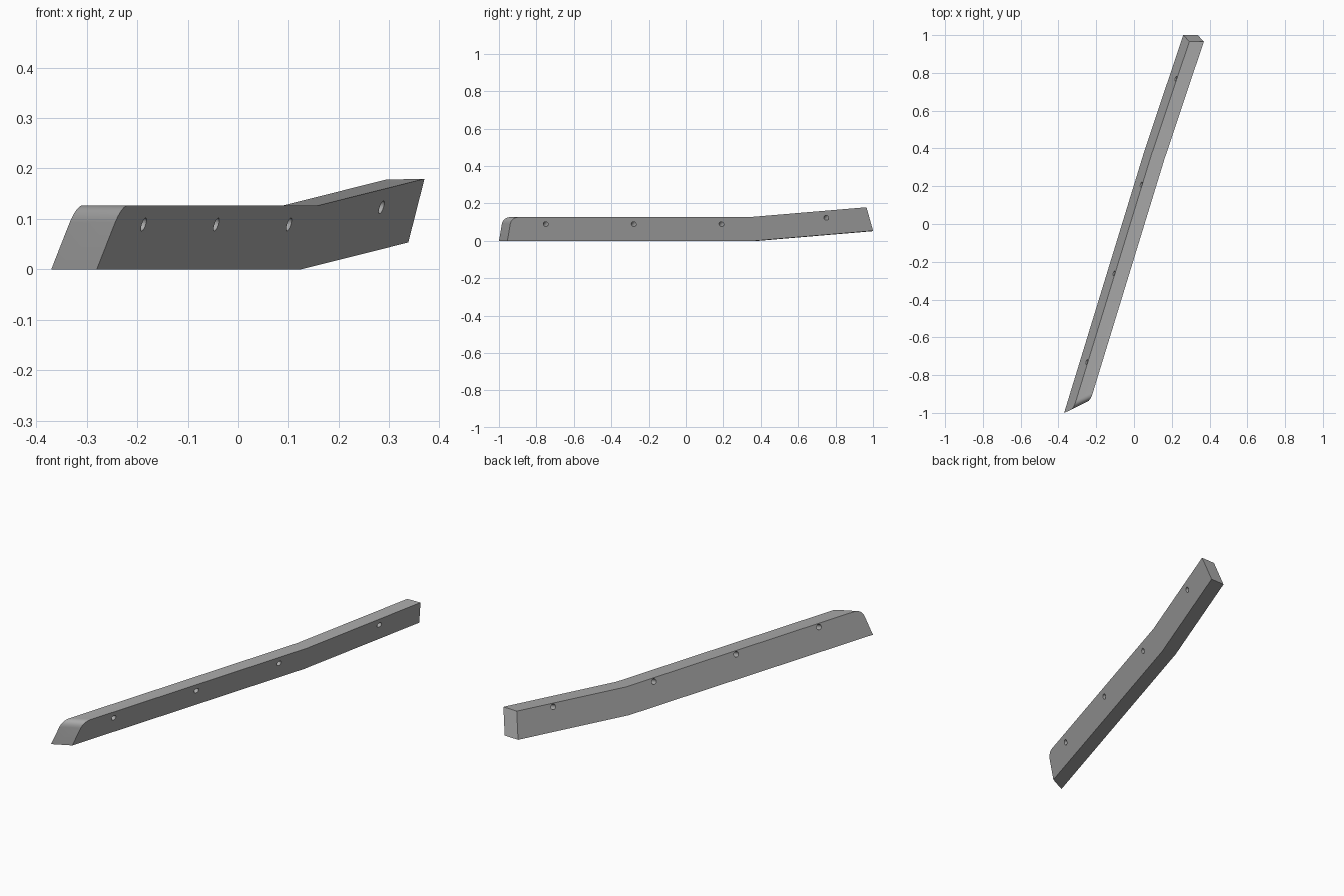
import bpy, bmesh
from mathutils import Vector

if "Cube" in bpy.data.objects:
    bpy.data.objects.remove(bpy.data.objects["Cube"])

SLOPE, LEAN = 0.3065, 0.34          # rail heading and sideways lean of both side faces
K_LEFT, K_RIGHT = -0.0635, 0.0127   # x offsets of the two side planes
TOP, RISE, BEND_TOP, BEND_LOW = 0.127, 0.0764, 0.39, 0.404

grey = bpy.data.materials.new("grey")
grey.diffuse_color = (0.40, 0.40, 0.40, 1)
grey.use_nodes = True
grey.node_tree.nodes["Principled BSDF"].inputs["Base Color"].default_value = grey.diffuse_color


def side_point(k, y, z):
    return Vector((k + SLOPE * y + LEAN * z, y, z))


def bend_point(k, z, u):
    # point on a side plane where the fold line u = y + SLOPE * x crosses
    return side_point(k, (u - SLOPE * (k + LEAN * z)) / (1 + SLOPE ** 2), z)


def end_point(k, base, bend):
    # rear corner: end face y = 1 - 0.28 (z - 0.055) meeting the rising tail
    z = base + 0.05
    for _ in range(20):
        y = 1 - 0.28 * (z - 0.055)
        x = k + SLOPE * y + LEAN * z
        z = base + RISE * (y + SLOPE * x - bend)
    return side_point(k, y, z)


def outline(k, shift):
    # rounded nose, then top, rear end and underside
    pts = [side_point(k, -1 + shift, 0)]
    a, b, c = (-0.984, 0.093), (-0.975, TOP), (-0.935, TOP)
    for i in range(13):
        t = i / 12
        y, z = (a[j] * (1 - t) ** 2 + 2 * b[j] * t * (1 - t) + c[j] * t * t for j in (0, 1))
        pts.append(side_point(k, y + shift, z))
    pts += [bend_point(k, TOP, BEND_TOP), end_point(k, TOP, BEND_TOP),
            end_point(k, 0, BEND_LOW), bend_point(k, 0, BEND_LOW)]
    return pts


# Rail body: two matching outlines joined by a strip
bm = bmesh.new()
left = [bm.verts.new(p) for p in outline(K_LEFT, 0)]
right = [bm.verts.new(p) for p in outline(K_RIGHT, 0.045)]
bm.faces.new(left)
bm.faces.new(right[::-1])
for i in range(len(left)):
    j = (i + 1) % len(left)
    bm.faces.new((left[i], right[i], right[j], left[j]))
bmesh.ops.recalc_face_normals(bm, faces=bm.faces)
mesh = bpy.data.meshes.new("rail")
bm.to_mesh(mesh)
bm.free()
rail = bpy.data.objects.new("rail", mesh)
bpy.context.collection.objects.link(rail)
mesh.materials.append(grey)

# Bolt holes drilled square to the side faces
axis = Vector((1, -SLOPE, -LEAN)).normalized()
for y, z in ((-0.75, 0.089), (-0.28, 0.089), (0.19, 0.089), (0.75, 0.123)):
    centre = side_point(K_RIGHT, y, z) - axis * 0.035
    bpy.ops.mesh.primitive_cylinder_add(vertices=24, radius=0.0135, depth=0.2, location=centre,
                                        rotation=axis.to_track_quat('Z', 'Y').to_euler())
    cutter = bpy.context.object
    cutter.name = "hole_cutter"
    cutter.data.materials.append(grey)
    mod = rail.modifiers.new("hole", 'BOOLEAN')
    mod.operation, mod.solver, mod.object = 'DIFFERENCE', 'EXACT', cutter
    bpy.context.view_layer.objects.active = rail
    bpy.ops.object.modifier_apply(modifier=mod.name)
    bpy.data.objects.remove(cutter)

# Smooth nose and hole walls, crisp edges elsewhere
bpy.ops.object.select_all(action='DESELECT')
rail.select_set(True)
bpy.context.view_layer.objects.active = rail
bpy.ops.object.shade_smooth_by_angle(angle=0.45)
